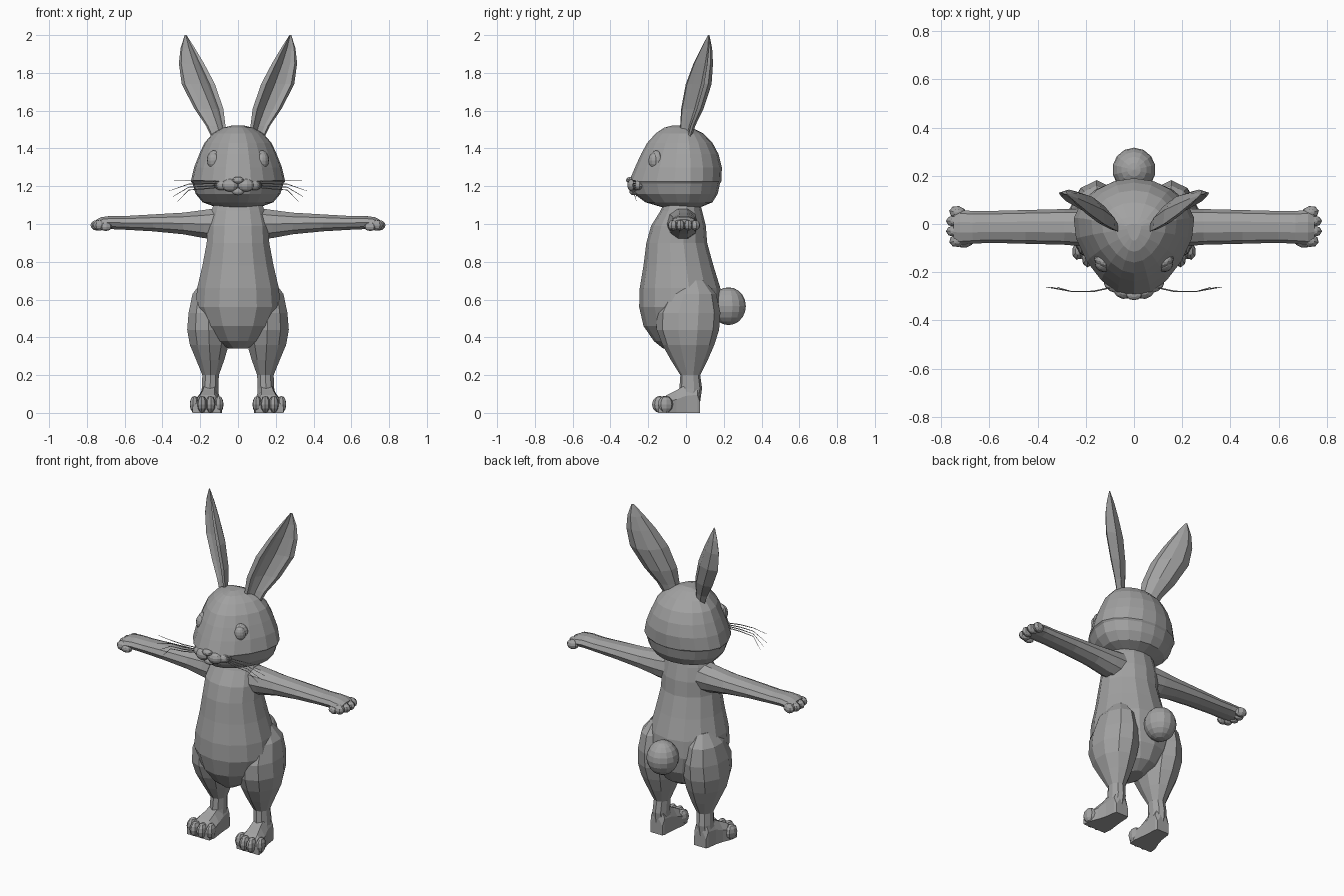
import bpy, bmesh, math
from mathutils import Vector, Matrix

fur = bpy.data.materials.new("grey_fur")
fur.diffuse_color = (0.36, 0.36, 0.36, 1)


def finish(name, bm, mirror=False):
    bmesh.ops.recalc_face_normals(bm, faces=bm.faces)
    me = bpy.data.meshes.new(name)
    bm.to_mesh(me)
    bm.free()
    me.materials.append(fur)
    ob = bpy.data.objects.new(name, me)
    bpy.context.collection.objects.link(ob)
    if mirror:
        m = ob.modifiers.new("mirror", 'MIRROR')
        m.use_mirror_merge = False
    return ob


def skin(bm, rings):
    """Bridge equal-length point rings and cap both ends."""
    vs = [[bm.verts.new(p) for p in r] for r in rings]
    n = len(vs[0])
    for a, b in zip(vs, vs[1:]):
        for i in range(n):
            j = (i + 1) % n
            bm.faces.new((a[i], a[j], b[j], b[i]))
    bm.faces.new(vs[0])
    bm.faces.new(vs[-1])


def upright(name, rows, n=14, mid=None, taper=0.0, mirror=False):
    """Rows: z, centre x, half width, front y, back y."""
    rings = []
    for z, cx, w, f, b in rows:
        m = (f + b) / 2 if mid is None else mid
        r = []
        for i in range(n):
            t = 2 * math.pi * i / n + math.pi / 2
            s, c = math.sin(t), math.cos(t)
            y = m + s * ((b - m) if s > 0 else (m - f))
            r.append((cx + w * c * (1 - taper * max(0, -s)), y, z))
        rings.append(r)
    bm = bmesh.new()
    skin(bm, rings)
    return finish(name, bm, mirror)


def tube(bm, path, n=8):
    """Path rows: x, y, z, side radius, vertical radius; follows the path."""
    pts = [Vector(p[:3]) for p in path]
    rings = []
    for i, p in enumerate(path):
        d = (pts[min(i + 1, len(pts) - 1)] - pts[max(i - 1, 0)]).normalized()
        side = d.cross(Vector((0, 0, 1))).normalized()
        up = side.cross(d)
        rings.append([pts[i] + side * p[3] * math.cos(2 * math.pi * k / n)
                      + up * p[4] * math.sin(2 * math.pi * k / n) for k in range(n)])
    skin(bm, rings)


def blob(bm, c, r, rot=0.0, u=10, v=7):
    mat = Matrix.Translation(c) @ Matrix.Rotation(rot, 4, 'Z') @ Matrix.Diagonal((*r, 1))
    bmesh.ops.create_uvsphere(bm, u_segments=u, v_segments=v, radius=1, matrix=mat)


# Torso with round belly
upright("torso", [
    (0.34, 0, 0.05, -0.12, 0.06), (0.38, 0, 0.12, -0.17, 0.13),
    (0.46, 0, 0.185, -0.225, 0.175), (0.56, 0, 0.23, -0.248, 0.19),
    (0.66, 0, 0.222, -0.245, 0.182), (0.78, 0, 0.193, -0.225, 0.145),
    (0.90, 0, 0.17, -0.21, 0.112), (0.99, 0, 0.165, -0.185, 0.105),
    (1.07, 0, 0.145, -0.135, 0.085), (1.13, 0, 0.12, -0.11, 0.07)])

# Head: egg narrowing to the muzzle, with a fold under the cheeks
upright("head", [
    (1.09, 0, 0.12, -0.13, 0.08), (1.115, 0, 0.19, -0.215, 0.14),
    (1.16, 0, 0.228, -0.275, 0.168), (1.215, 0, 0.245, -0.297, 0.18),
    (1.225, 0, 0.254, -0.302, 0.187), (1.30, 0, 0.236, -0.270, 0.19),
    (1.37, 0, 0.208, -0.238, 0.172), (1.43, 0, 0.180, -0.205, 0.14),
    (1.48, 0, 0.135, -0.160, 0.09), (1.51, 0, 0.08, -0.115, 0.03),
    (1.522, 0, 0.03, -0.07, 0.0)], n=18, mid=-0.01, taper=0.22)

# Ears: dished cross-section swept up and outwards
section = [(-1, -0.1), (-0.75, -0.22), (-0.5, 0.0), (0, 0.22), (0.5, 0.0),
           (0.75, -0.22), (1, -0.1), (0.65, 0.45), (0, 0.68), (-0.65, 0.45)]
across, back = Vector((0.83, 0.56, 0)), Vector((-0.56, 0.83, 0))
ear_rows = [(0.095, -0.005, 1.45, 0.046), (0.115, 0.008, 1.52, 0.062),
            (0.150, 0.032, 1.61, 0.092), (0.205, 0.065, 1.74, 0.106),
            (0.243, 0.090, 1.85, 0.080), (0.264, 0.108, 1.93, 0.046),
            (0.277, 0.120, 2.0, 0.006)]
bm = bmesh.new()
skin(bm, [[Vector((x, y, z)) + across * (a * w) + back * (b * w * 0.8)
           for a, b in section] for x, y, z, w in ear_rows])
finish("ear", bm, True)

# Eyes with a thin lid shell behind
bm = bmesh.new()
blob(bm, (0.130, -0.168, 1.335), (0.034, 0.03, 0.044), 0.6, 12, 8)
blob(bm, (0.128, -0.158, 1.338), (0.042, 0.026, 0.052), 0.6, 12, 8)
finish("eye", bm, True)

# Muzzle, nose and chin
bm = bmesh.new()
blob(bm, (0.042, -0.280, 1.205), (0.045, 0.032, 0.034), 0.2)
blob(bm, (0.088, -0.257, 1.205), (0.042, 0.025, 0.026), 0.5)
finish("muzzle", bm, True)
bm = bmesh.new()
blob(bm, (0, -0.294, 1.232), (0.034, 0.023, 0.018))
finish("nose", bm)
bm = bmesh.new()
blob(bm, (0, -0.275, 1.172), (0.034, 0.025, 0.02))
finish("chin", bm)

# Whiskers
bm = bmesh.new()
for z0, z1, z2, x2 in [(1.225, 1.232, 1.23, 0.36), (1.215, 1.212, 1.175, 0.365),
                       (1.205, 1.195, 1.145, 0.345), (1.195, 1.18, 1.12, 0.32)]:
    tube(bm, [(0.10, -0.265, z0, 0.003, 0.003), (0.17, -0.28, (z0 + z1) / 2, 0.003, 0.003),
              (0.26, -0.28, z1, 0.002, 0.002), (x2, -0.262, z2, 0.001, 0.001)], 4)
finish("whiskers", bm, True)

# Arms stretched sideways
bm = bmesh.new()
tube(bm, [(0.10, -0.02, 1.0, 0.085, 0.09), (0.18, -0.015, 1.0, 0.08, 0.078),
          (0.29, -0.012, 1.003, 0.074, 0.06), (0.45, -0.012, 1.006, 0.07, 0.047),
          (0.60, -0.012, 1.006, 0.066, 0.038), (0.67, -0.014, 1.008, 0.068, 0.037),
          (0.72, -0.014, 1.005, 0.072, 0.033), (0.745, -0.014, 1.0, 0.06, 0.025)], 10)
finish("arm", bm, True)

# Fingers and thumb
bm = bmesh.new()
for x, y, r, a in [(0.732, 0.048, 0.027, 0.2), (0.745, 0.012, 0.024, 0.0),
                   (0.745, -0.030, 0.024, 0.0), (0.732, -0.068, 0.028, -0.25)]:
    blob(bm, (x, y, 0.993), (0.036, r, 0.028), a, 8, 6)
blob(bm, (0.70, -0.078, 0.985), (0.034, 0.02, 0.022), -0.2, 8, 6)
finish("fingers", bm, True)

# Thighs and shins
upright("leg", [
    (0.70, 0.15, 0.04, -0.03, 0.10), (0.63, 0.155, 0.09, -0.10, 0.16),
    (0.53, 0.155, 0.112, -0.155, 0.182), (0.44, 0.155, 0.12, -0.155, 0.175),
    (0.36, 0.152, 0.108, -0.125, 0.15), (0.28, 0.147, 0.078, -0.08, 0.115),
    (0.20, 0.145, 0.046, -0.03, 0.075), (0.13, 0.148, 0.046, -0.035, 0.085),
    (0.06, 0.15, 0.05, -0.05, 0.075), (0.0, 0.15, 0.05, -0.05, 0.065)], n=10, mirror=True)

# Heel bump and flat-soled foot
bm = bmesh.new()
foot_rows = [(0.075, 0.148, 0.040, 0.09), (0.095, 0.148, 0.038, 0.17),
             (0.0, 0.15, 0.052, 0.15), (-0.05, 0.155, 0.062, 0.12),
             (-0.10, 0.162, 0.076, 0.095), (-0.145, 0.167, 0.075, 0.06)]
foot_rows[1] = (0.06, 0.148, 0.046, 0.16)
skin(bm, [[(cx - w, y, 0), (cx - w, y, h * 0.6), (cx - w * 0.5, y, h),
           (cx + w * 0.5, y, h), (cx + w, y, h * 0.6), (cx + w, y, 0)]
          for y, cx, w, h in foot_rows])
finish("foot", bm, True)

# Toes
bm = bmesh.new()
for x, y, r in [(0.102, -0.115, 0.026), (0.145, -0.138, 0.027),
                (0.190, -0.138, 0.027), (0.230, -0.108, 0.026)]:
    blob(bm, (x, y, 0.045), (r, 0.042, 0.045), (x - 0.16) * 3, 8, 6)
finish("toes", bm, True)

# Tail
bm = bmesh.new()
blob(bm, (0, 0.225, 0.565), (0.09, 0.092, 0.1), 0, 14, 10)
finish("tail", bm)
